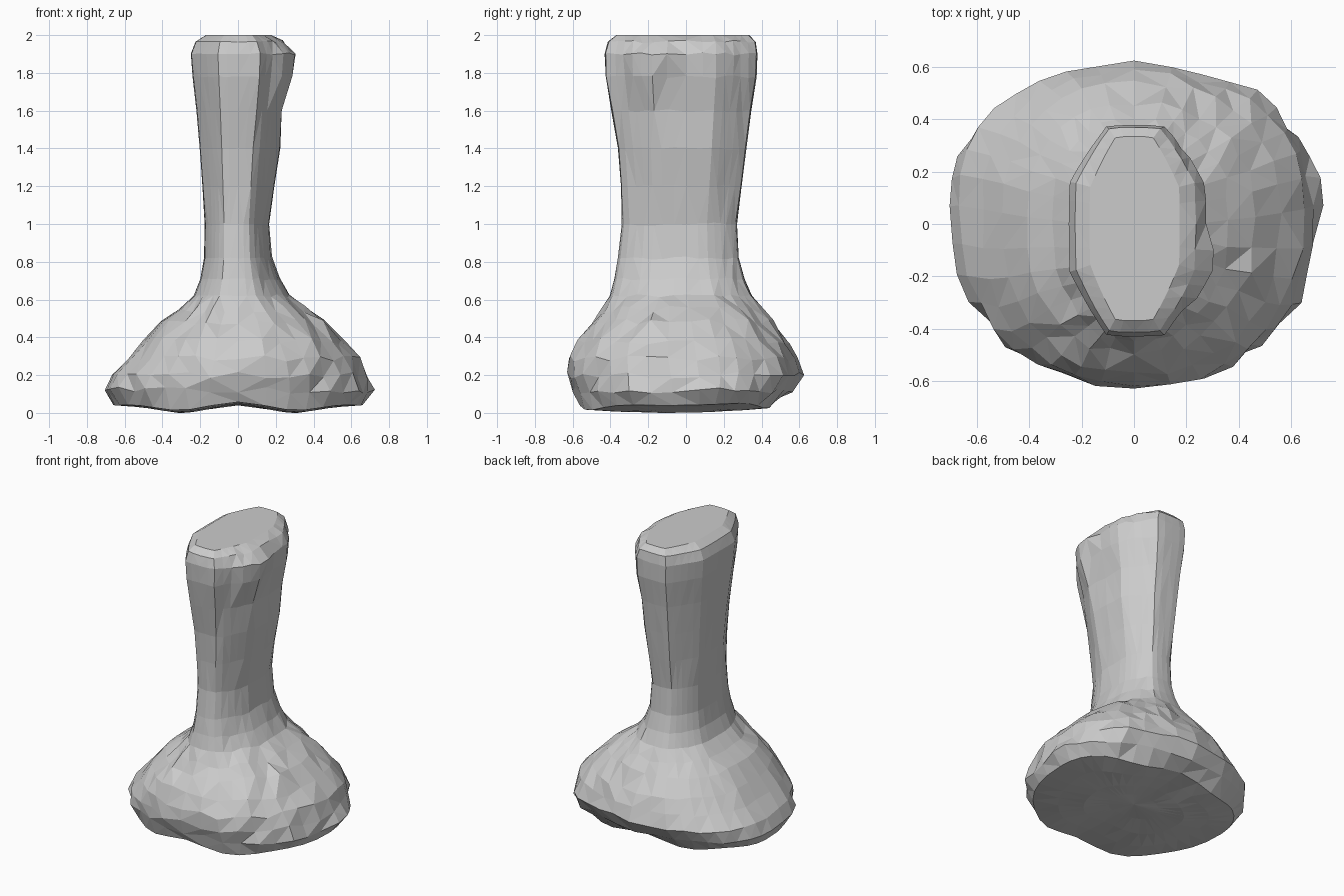
import bpy, bmesh, math, random

if "Cube" in bpy.data.objects:
    bpy.data.objects.remove(bpy.data.objects["Cube"])

random.seed(4)
SEG = 36

# Height, left, right, front and back reach of each ring
RINGS = [
    (0.04, .66, .66, .57, .46),
    (0.12, .71, .71, .60, .55),
    (0.20, .67, .68, .615, .615),
    (0.29, .58, .64, .62, .58),
    (0.38, .50, .56, .57, .54),
    (0.48, .41, .46, .49, .46),
    (0.55, .31, .36, .44, .40),
    (0.62, .235, .27, .405, .35),
    (0.71, .20, .22, .38, .31),
    (0.82, .18, .18, .36, .28),
    (1.00, .177, .165, .34, .27),
    (1.20, .188, .19, .345, .295),
    (1.40, .203, .222, .36, .32),
    (1.60, .22, .233, .395, .345),
    (1.78, .24, .265, .425, .375),
    (1.90, .25, .275, .43, .378),
    (1.965, .225, .235, .415, .37),
    (2.00, .17, .175, .37, .335),
]


def ground(x, y):
    """Gently arched underside with two low pads."""
    return 0.02 + 0.02 * math.cos(math.pi * min(abs(x), 0.6) / 0.3) + 0.08 * (y + 0.1) ** 2


def ring_point(ring, a):
    z, left, right, front, back = ring
    c, s = math.cos(a), math.sin(a)
    low = max(0, min(1, (0.65 - z) / 0.45))     # 1 in the foot, 0 in the column
    power = 2.4 - 0.12 * low
    if 0.6 < z < 1.5 and c > 0 and s < 0:
        power = 2.0                             # hollowed front right corner
    u = math.copysign(abs(c) ** (2 / power), c)
    v = math.copysign(abs(s) ** (2 / power), s)
    # Flat sides and chamfered ends on the column
    flat = 1 / max(abs(u), abs(v), (abs(u) + abs(v)) / 1.42)
    mix = 1 + (flat - 1) * (1 - low) * (0.8 if z > 1 else 0.4)
    u, v = u * mix, v * mix
    shift = 0.07 * low                          # foot is widest behind the middle
    x = u * (right if u > 0 else left)
    y = shift + v * (back - shift if v > 0 else front + shift)
    return x, y


bm = bmesh.new()
loops = []

# Underside rings
for scale in (0.25, 0.5, 0.75):
    loop = []
    for i in range(SEG):
        x, y = ring_point(RINGS[0], math.tau * i / SEG)
        x, y = x * scale, y * scale
        loop.append(bm.verts.new((x, y, ground(x, y))))
    loops.append(loop)
hub = bm.verts.new((0, 0, 0.04))
for i in range(SEG):
    bm.faces.new((hub, loops[0][(i + 1) % SEG], loops[0][i]))

# Outer rings with chipped, craggy faces
for k, ring in enumerate(RINGS):
    loop = []
    for i in range(SEG):
        x, y = ring_point(ring, math.tau * i / SEG)
        z = ring[0]
        rough = 0.0
        if 0 < k < 7:
            rough = 0.01 if x < 0 and y > -0.2 else 0.025
        elif 7 <= k < 17:
            rough = 0.003 if x < 0.1 else 0.012
        f = 1 + random.uniform(-1.0, 1.0) * rough
        if k == 0:
            z = ground(x, y)
        elif k < len(RINGS) - 1:
            z += random.uniform(-1, 1) * rough * 0.7
        if 14 <= k <= 15 and x > 0.15 and -0.3 < y < -0.1:
            x += 0.03                           # knob near the top
        loop.append(bm.verts.new((x * f, y * f, z)))
    loops.append(loop)

for lo, hi in zip(loops, loops[1:]):
    for i in range(SEG):
        j = (i + 1) % SEG
        bm.faces.new((lo[i], lo[j], hi[j], hi[i]))
bm.faces.new(loops[-1])

# Flat triangulated facets
bmesh.ops.triangulate(bm, faces=[f for f in bm.faces if len(f.verts) == 4])
bmesh.ops.recalc_face_normals(bm, faces=bm.faces)
mesh = bpy.data.meshes.new("stone_pillar")
bm.to_mesh(mesh)
bm.free()
pillar = bpy.data.objects.new("stone_pillar", mesh)
bpy.context.collection.objects.link(pillar)
